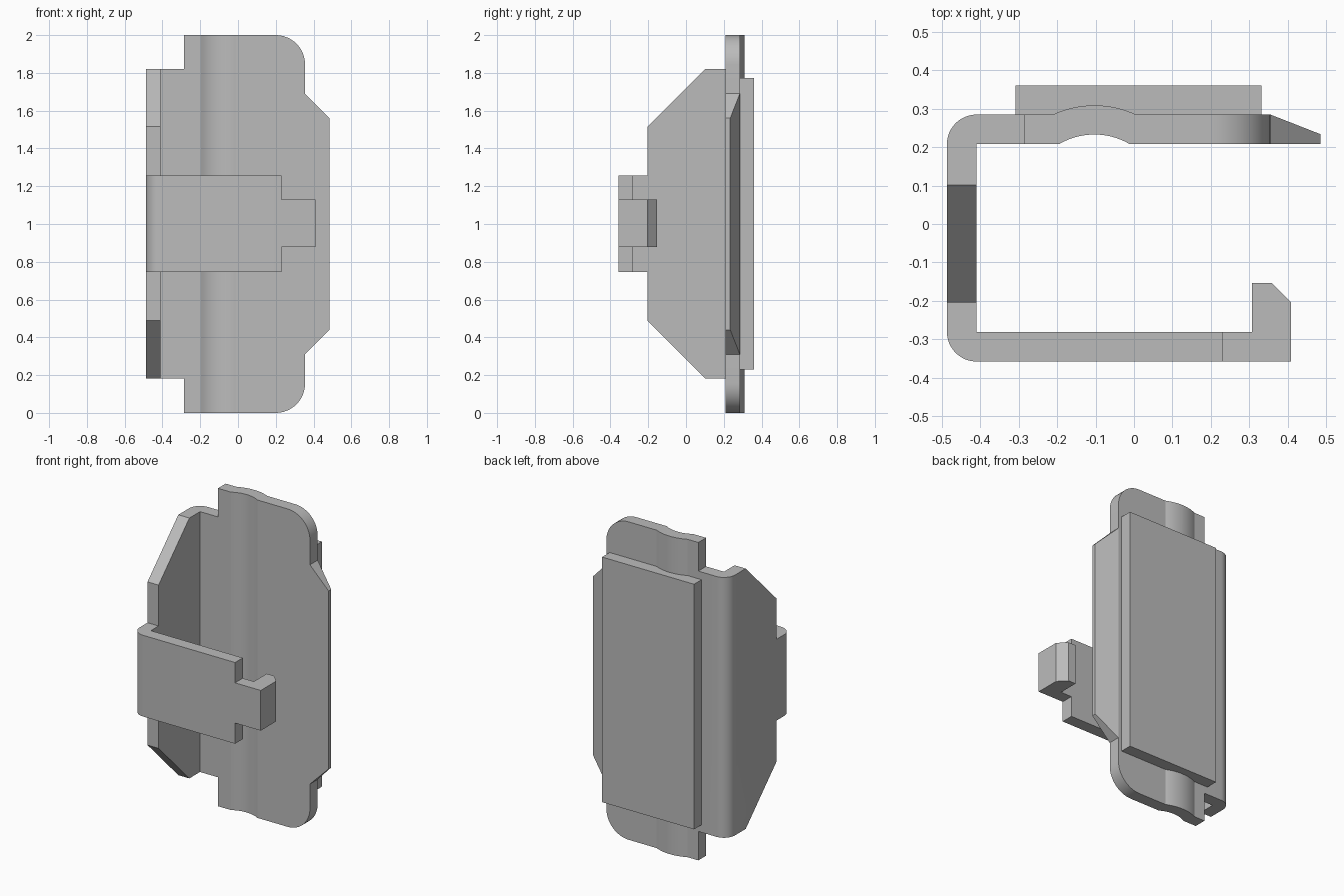
import bpy, bmesh, math
from mathutils import Vector

cube = bpy.data.objects.get("Cube")
if cube:
    bpy.data.objects.remove(cube, do_unlink=True)

grey = bpy.data.materials.new("plain grey")
grey.use_nodes = True
grey.diffuse_color = (0.5, 0.5, 0.5, 1)
grey.node_tree.nodes["Principled BSDF"].inputs["Base Color"].default_value = (0.5, 0.5, 0.5, 1)


def arc(cx, cy, r, start, end, steps=12):
    """Points along a circular arc, angles in degrees."""
    angles = [math.radians(start + (end - start) * i / steps) for i in range(steps + 1)]
    return [(cx + r * math.cos(a), cy + r * math.sin(a)) for a in angles]


def bump(base, half_width, height):
    """Shallow arch on the back plate, from right to left."""
    r = (half_width ** 2 + height ** 2) / (2 * height)
    spread = math.degrees(math.asin(half_width / r))
    return arc(-0.103, base + height - r, r, 90 - spread, 90 + spread, 14)


def prism(name, points, axis, low, high):
    """Extrude a flat outline along one axis."""
    place = {"x": lambda u, v, w: (w, u, v),
             "y": lambda u, v, w: (u, w, v),
             "z": lambda u, v, w: (u, v, w)}[axis]
    bm = bmesh.new()
    face = bm.faces.new([bm.verts.new(place(u, v, low)) for u, v in points])
    grown = bmesh.ops.extrude_face_region(bm, geom=[face])
    moved = [g for g in grown["geom"] if isinstance(g, bmesh.types.BMVert)]
    bmesh.ops.translate(bm, verts=moved, vec=Vector(place(0, 0, high - low)))
    bmesh.ops.recalc_face_normals(bm, faces=bm.faces)
    mesh = bpy.data.meshes.new(name)
    bm.to_mesh(mesh)
    bm.free()
    mesh.materials.append(grey)
    obj = bpy.data.objects.new(name, mesh)
    bpy.context.collection.objects.link(obj)
    return obj


def combine(obj, other, operation):
    """Apply a boolean and remove the second object."""
    mod = obj.modifiers.new("combine", "BOOLEAN")
    mod.operation, mod.object, mod.solver = operation, other, "EXACT"
    bpy.context.view_layer.objects.active = obj
    bpy.ops.object.modifier_apply(modifier=mod.name)
    bpy.data.objects.remove(other, do_unlink=True)


LEFT, INNER = -0.487, -0.41        # outer and inner face of the side wall
BACK_IN, BACK_OUT = 0.208, 0.285   # back plate thickness
FRONT_OUT, FRONT_IN = -0.358, -0.281
STEP = -0.285                      # where the back plate meets the side wall
R = INNER - LEFT

# Back plate: ribbed section with a tapered edge, trimmed to its outline
section = ([(STEP, BACK_IN)] + bump(BACK_IN, 0.092, 0.025)[::-1]
           + [(0.485, BACK_IN), (0.485, 0.234), (0.355, BACK_OUT)]
           + bump(BACK_OUT, 0.108, 0.024) + [(STEP, BACK_OUT)])
clip = prism("clip_body", section, "z", 0, 2)
lower = arc(0.2, 0.155, 0.155, -90, 0) + [(0.355, 0.31), (0.485, 0.44)]
upper = [(x, 2 - z) for x, z in reversed(lower)]
outline = [(STEP, 0)] + lower + upper + [(STEP, 2)]
combine(clip, prism("plate_outline", outline, "y", 0, 0.5), "INTERSECT")

# Side wall: rounded back corner, sloping ends
corner = ([(STEP, BACK_IN), (STEP, BACK_OUT)] + arc(INNER, BACK_OUT - R, R, 90, 180)
          + [(LEFT, -0.204), (INNER, -0.204), (INNER, BACK_IN)])
wall = prism("side_wall", corner, "z", 0.182, 1.82)
slope = [(0.5, 0.182), (0.102, 0.182), (-0.204, 0.488),
         (-0.204, 1.515), (0.102, 1.82), (0.5, 1.82)]
combine(wall, prism("wall_outline", slope, "x", -0.6, 0), "INTERSECT")

# Front strap wrapping round the front corner
band = ([(INNER, -0.204), (LEFT, -0.204)] + arc(INNER, FRONT_OUT + R, R, 180, 270)
        + [(0.23, FRONT_OUT), (0.23, FRONT_IN), (INNER, FRONT_IN)])
strap = prism("front_strap", band, "z", 0.747, 1.258)

# Narrow tongue ending in a hook
hook = [(0.23, FRONT_OUT), (0.409, FRONT_OUT), (0.409, -0.204),
        (0.358, -0.153), (0.307, -0.153), (0.307, FRONT_IN), (0.23, FRONT_IN)]
tongue = prism("hook_tongue", hook, "z", 0.877, 1.13)

for part in (wall, strap, tongue):
    combine(clip, part, "UNION")

# Flat pad on the back
pad_outline = [(-0.308, 0.23), (0.332, 0.23), (0.332, 1.772), (-0.308, 1.772)]
prism("back_pad", pad_outline, "y", BACK_OUT, 0.36)

# Smooth the curves and keep the corners crisp
bpy.ops.object.select_all(action="DESELECT")
clip.select_set(True)
bpy.context.view_layer.objects.active = clip
bpy.ops.object.shade_smooth_by_angle(angle=math.radians(18))
